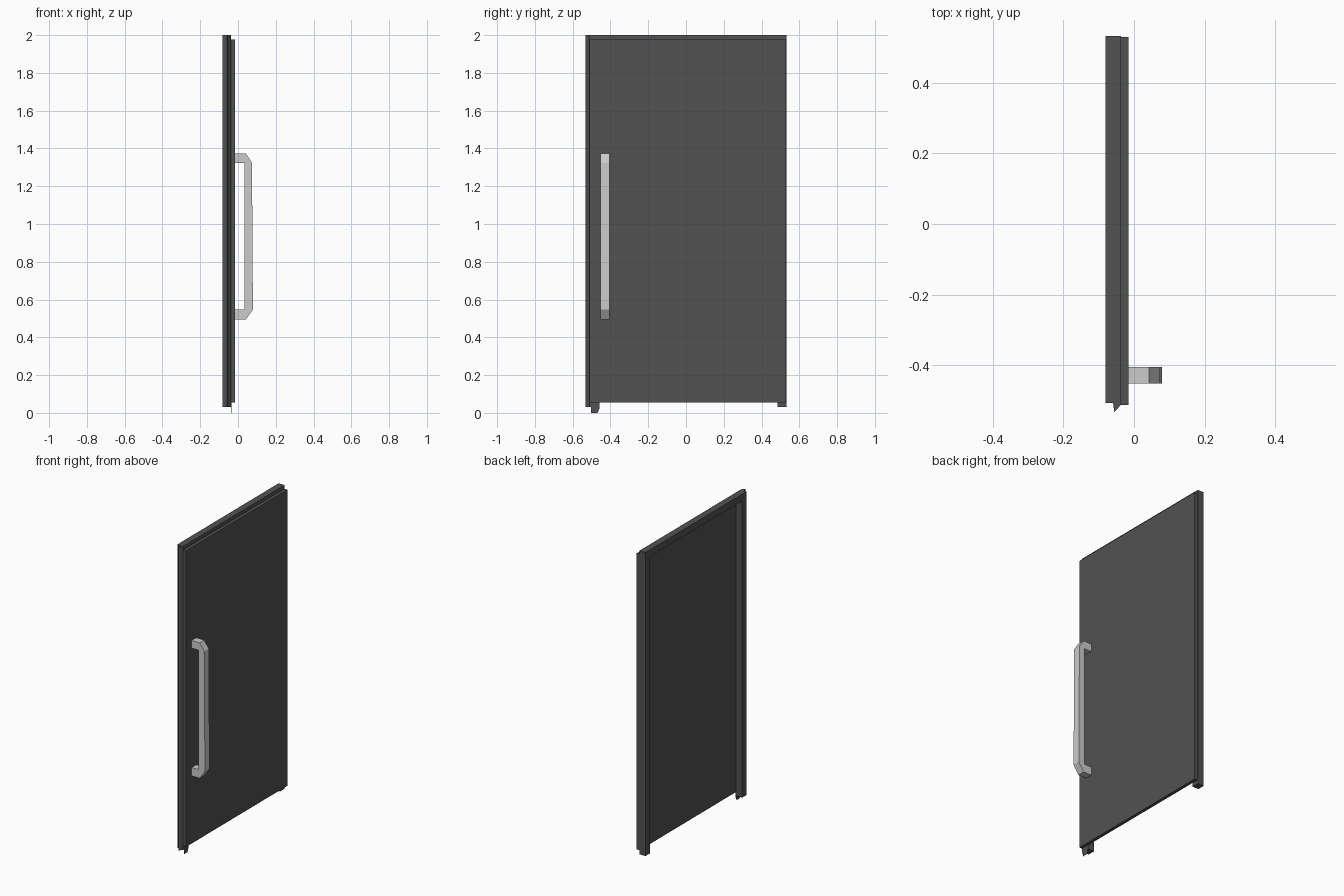
import bpy, bmesh
from mathutils import Vector

if "Cube" in bpy.data.objects:
    bpy.data.objects.remove(bpy.data.objects["Cube"])

dark = bpy.data.materials.new("dark_grey")
dark.diffuse_color = (0.085, 0.085, 0.085, 1)
dark.use_nodes = True
dark.node_tree.nodes["Principled BSDF"].inputs["Base Color"].default_value = dark.diffuse_color


def prism(name, points, extrude, mat=None):
    """Extrude a closed 3D outline along a vector into a solid."""
    me = bpy.data.meshes.new(name)
    bm = bmesh.new()
    face = bm.faces.new([bm.verts.new(p) for p in points])
    new = bmesh.ops.extrude_face_region(bm, geom=[face])["geom"]
    bmesh.ops.translate(bm, vec=Vector(extrude),
                        verts=[g for g in new if isinstance(g, bmesh.types.BMVert)])
    bmesh.ops.recalc_face_normals(bm, faces=bm.faces[:])
    bm.to_mesh(me)
    bm.free()
    ob = bpy.data.objects.new(name, me)
    bpy.context.collection.objects.link(ob)
    if mat:
        me.materials.append(mat)
    return ob


def box(name, x, y, z, mat=None):
    pts = [(x[0], y[0], z[0]), (x[1], y[0], z[0]), (x[1], y[1], z[0]), (x[0], y[1], z[0])]
    return prism(name, pts, (0, 0, z[1] - z[0]), mat)


XB, XF, XP = -0.081, -0.037, -0.016   # frame back, frame front, panel front

# Door panel standing proud of the frame
box("door_panel", (XF, XP), (-0.512, 0.529), (0.055, 1.977), dark)

# Latch-side jamb with its slanted lip
latch = [(XB, -0.507), (-0.059, -0.507), (-0.056, -0.532), (XF, -0.512),
         (XF, -0.459), (XB, -0.459)]
prism("latch_jamb", [(x, y, 0.03) for x, y in latch], (0, 0, 1.97), dark)

# Hinge-side jamb and header between the jambs
box("hinge_jamb", (XB, XF), (0.485, 0.532), (0.03, 2.0), dark)
box("header", (XB, XF), (-0.459, 0.485), (1.955, 2.0), dark)

# Thin foot plate below the latch jamb
foot = [(-0.503, 0.055), (-0.503, 0.0), (-0.468, 0.0), (-0.458, 0.025), (-0.458, 0.055)]
prism("foot_plate", [(XF, y, z) for y, z in foot], (0.002, 0, 0), dark)

# Bracket-shaped pull handle with chamfered corners
handle = [(-0.017, 1.373), (0.042, 1.373), (0.074, 1.325), (0.079, 0.548), (0.042, 0.494),
          (-0.017, 0.494), (-0.017, 0.548), (0.034, 0.548), (0.034, 1.323), (-0.017, 1.323)]
prism("pull_handle", [(x, -0.452, z) for x, z in handle], (0, 0.047, 0))
